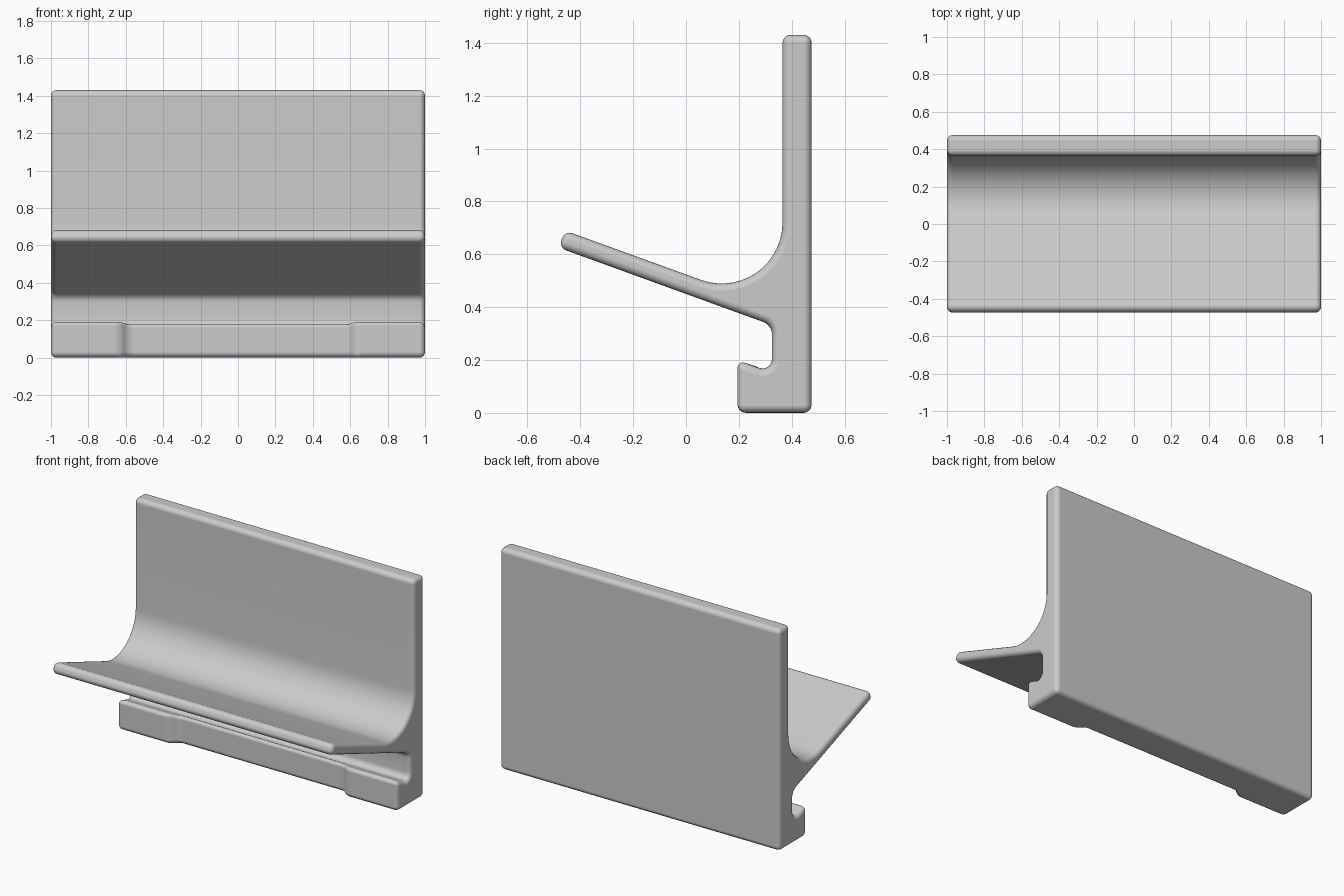
import bpy, bmesh, math
from mathutils import Vector

if "Cube" in bpy.data.objects:
    bpy.data.objects.remove(bpy.data.objects["Cube"])


def fillet(prev, corner, nxt, radius, steps):
    """Arc of points replacing a profile corner."""
    c = Vector(corner)
    a = (Vector(prev) - c).normalized()
    b = (Vector(nxt) - c).normalized()
    half = a.angle(b) / 2
    centre = c + (a + b).normalized() * radius / math.sin(half)
    start = c + a * radius / math.tan(half) - centre
    end = c + b * radius / math.tan(half) - centre
    sweep = math.pi - 2 * half
    return [centre + (start * math.sin((1 - i / steps) * sweep)
                      + end * math.sin(i / steps * sweep)) / math.sin(sweep)
            for i in range(steps + 1)]


def profile(lip_y, lip_z):
    """Side section in (y, z): back plate, sloping shelf, groove and lip."""
    bottom_back, top_back, top_front = (0.475, 0), (0.475, 1.43), (0.365, 1.43)
    shelf_root, tip_top, tip_low = (0.365, 0.391), (-0.458, 0.69), (-0.482, 0.625)
    groove_top, groove_low, lip_top = (0.325, 0.332), (0.325, 0.153), (lip_y, lip_z)
    pts = [bottom_back, top_back, top_front]
    pts += fillet(top_front, shelf_root, tip_top, 0.23, 14)
    pts += [tip_top, tip_low]
    pts += fillet(tip_low, groove_top, groove_low, 0.05, 6)
    # The groove is shared by all stations so only the lip front moves
    pts += fillet(groove_top, groove_low, (0.195, 0.2), 0.035, 7)
    pts += [lip_top, (lip_y, 0)]
    return pts


# Sections along x; the lip is set back between the two end blocks
full, recessed = (0.195, 0.2), (0.24, 0.19)
stations = [(-1, full), (-0.635, full), (-0.585, recessed),
            (0.585, recessed), (0.635, full), (1, full)]

bm = bmesh.new()
loops = [[bm.verts.new((x, p[0], p[1])) for p in profile(*lip)]
         for x, lip in stations]
for l0, l1 in zip(loops, loops[1:]):
    for i in range(len(l0)):
        j = (i + 1) % len(l0)
        bm.faces.new((l0[i], l0[j], l1[j], l1[i]))
bm.faces.new(loops[0])
bm.faces.new(loops[-1])
bmesh.ops.recalc_face_normals(bm, faces=bm.faces)
for f in bm.faces:
    f.smooth = True

mesh = bpy.data.meshes.new("shelf_bracket")
bm.to_mesh(mesh)
bm.free()
bracket = bpy.data.objects.new("shelf_bracket", mesh)
bpy.context.collection.objects.link(bracket)

# Rounded outer edges
bevel = bracket.modifiers.new("rounded_edges", 'BEVEL')
bevel.width = 0.03
bevel.segments = 4
bevel.limit_method = 'ANGLE'
bevel.angle_limit = math.radians(30)
bevel.use_clamp_overlap = False
bevel.harden_normals = True
